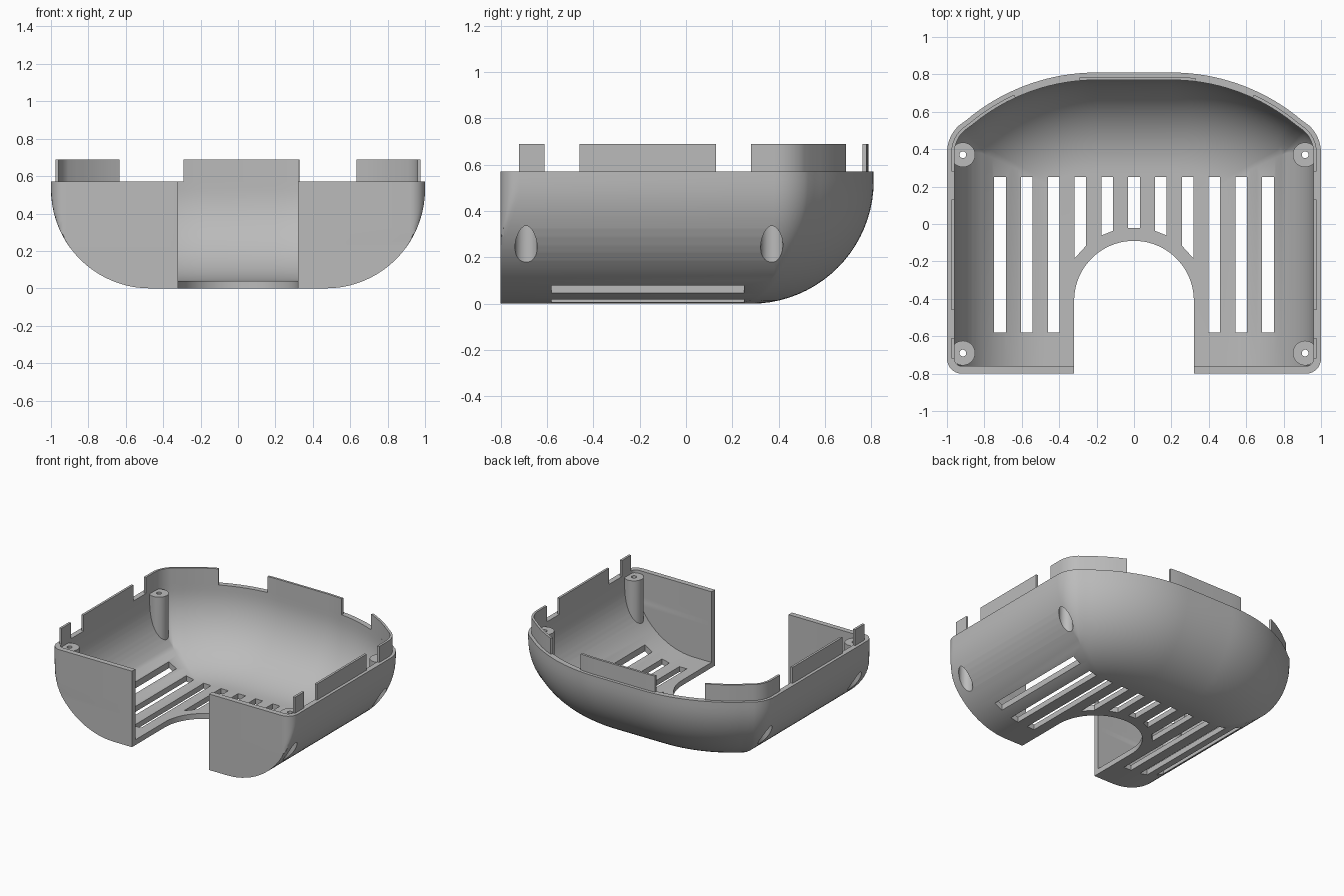
import bpy, bmesh
from math import sin, cos, radians, degrees, sqrt, atan2, pi

old = bpy.data.objects.get("Cube")
if old:
    bpy.data.objects.remove(old)

WALL = 0.04        # shell thickness
RIM = 0.57         # rim height
BEND = 0.53        # radius of the rounded underside
BACK_R = 1.08      # radius of the bowed back
TURN = 47.3        # where the corner rounding meets the back bow

grey = bpy.data.materials.new("plain_grey")
grey.use_nodes = True
grey.diffuse_color = (0.5, 0.5, 0.5, 1)
bsdf = grey.node_tree.nodes["Principled BSDF"]
bsdf.inputs["Base Color"].default_value = grey.diffuse_color
bsdf.inputs["Roughness"].default_value = 0.6


def arc(cx, cy, r, a, b, n):
    """Points on an arc, angles in degrees."""
    angles = [radians(a + (b - a) * i / n) for i in range(n + 1)]
    return [(cx + r * cos(t), cy + r * sin(t)) for t in angles]


def loft(name, rings):
    """Closed solid through equal rings of (x, y, z) points."""
    bm = bmesh.new()
    loops = [[bm.verts.new(p) for p in ring] for ring in rings]
    n = len(loops[0])
    for low, high in zip(loops, loops[1:]):
        for i in range(n):
            j = (i + 1) % n
            bm.faces.new((low[i], low[j], high[j], high[i]))
    bm.faces.new(loops[0][::-1])
    bm.faces.new(loops[-1])
    bmesh.ops.remove_doubles(bm, verts=bm.verts, dist=1e-5)
    bmesh.ops.recalc_face_normals(bm, faces=bm.faces)
    mesh = bpy.data.meshes.new(name)
    bm.to_mesh(mesh)
    bm.free()
    mesh.materials.append(grey)
    ob = bpy.data.objects.new(name, mesh)
    bpy.context.collection.objects.link(ob)
    return ob


def prism(name, points, z0, z1):
    return loft(name, [[(x, y, z) for x, y in points] for z in (z0, z1)])


def cylinder(name, x, y, r, z0, z1):
    return prism(name, arc(x, y, r, 0, 350, 35), z0, z1)


def cut(target, cutter):
    """Subtract the cutter and remove it."""
    mod = target.modifiers.new("cut", "BOOLEAN")
    mod.operation = "DIFFERENCE"
    mod.solver = "EXACT"
    mod.object = cutter
    bpy.context.view_layer.objects.active = target
    bpy.ops.object.modifier_apply(modifier=mod.name)
    bpy.data.objects.remove(cutter)


def outline(d, wall):
    """Plan outline with sides and back inset by d, front inset by wall."""
    half = [(min(x, 1 - d), y) for x, y in arc(0.92, -0.72, 0.08 - wall, -90, 0, 8)]
    if d < 0.199:
        half += arc(0.8, 0.38, 0.2 - d, 0, TURN, 8)
        start = TURN
    else:
        rise = sqrt((BACK_R - d) ** 2 - (0.8 - d) ** 2)
        half += [(1 - d, rise - 0.27)] * 9
        start = degrees(atan2(rise, 0.8 - d))
    half += arc(0.2, -0.27, BACK_R - d, start, 90, 18)[1:]
    return half + [(-x, y) for x, y in reversed(half)]


def body(name, wall, top):
    """Tub with a rounded underside, inset by wall."""
    r, steps, rings = BEND - wall, 20, []
    for i in range(steps + 1):
        a = pi / 2 * (1 - i / steps)
        ring = outline(wall + r * (1 - cos(a)), wall)
        rings.append([(x, y, BEND - r * sin(a)) for x, y in ring])
    rings.append([(x, y, top) for x, y in outline(wall, wall)])
    return loft(name, rings)


# Hollow shell, leaving screw posts standing inside
shell = body("shell", 0, RIM)
cavity = body("cavity", WALL, 0.8)
posts = [(s * 0.915, y) for s in (-1, 1) for y in (-0.69, 0.37)]
for x, y in posts:
    cut(cavity, cylinder("post", x, y, 0.066, -0.1, 0.55))
cut(shell, cavity)

# Screw recesses from below and through holes
for x, y in posts:
    cut(shell, cylinder("recess", x, y, 0.048, -0.1, 0.42))
    cut(shell, cylinder("screw_hole", x, y, 0.018, -0.1, 0.8))

# Arched opening through the front wall and floor
arch = arc(0, -0.41, 0.32, 0, 180, 40) + [(-0.32, -1), (0.32, -1)]
cut(shell, prism("arch_opening", arch, -0.2, 1))

# Floor vents, the middle ones stopping at a rim around the arch
def vent_end(x):
    return -0.41 + sqrt(0.39 ** 2 - x * x) if abs(x) < 0.35 else -0.58

for i in range(-5, 6):
    a, b = i * 0.1433 - 0.031, i * 0.1433 + 0.031
    cut(shell, prism("vent", [(a, vent_end(a)), (b, vent_end(b)), (b, 0.25), (a, 0.25)], -0.1, 0.3))


# Locating tabs standing on the inner half of the rim
def tab(name, path):
    """Thin upright strip; path(d) gives its plan line at inset d."""
    outer, inner = path(0.023), path(WALL)
    return prism(name, outer + inner[::-1], RIM, 0.69)


def corner_line(d):
    return ([(1 - d, 0.28)] + arc(0.8, 0.38, 0.2 - d, 0, TURN, 8)
            + arc(0.2, -0.27, BACK_R - d, TURN, 65.4, 6)[1:])


def back_line(d):
    return (arc(0.2, -0.27, BACK_R - d, 83, 90, 4)
            + arc(-0.2, -0.27, BACK_R - d, 90, 95, 4))


parts = [shell, tab("back_tab", back_line)]
for side, s in (("left", 1), ("right", -1)):
    parts += [
        tab(side + "_corner_tab", lambda d: [(s * x, y) for x, y in corner_line(d)]),
        tab(side + "_side_tab", lambda d: [(s * (1 - d), -0.46), (s * (1 - d), 0.13)]),
        tab(side + "_front_tab", lambda d: [(s * (1 - d), -0.72), (s * (1 - d), -0.61)]),
    ]

# Smooth the curves, keep the edges crisp
bpy.ops.object.select_all(action="DESELECT")
for ob in parts:
    ob.select_set(True)
bpy.context.view_layer.objects.active = shell
bpy.ops.object.shade_smooth_by_angle(angle=radians(30))
